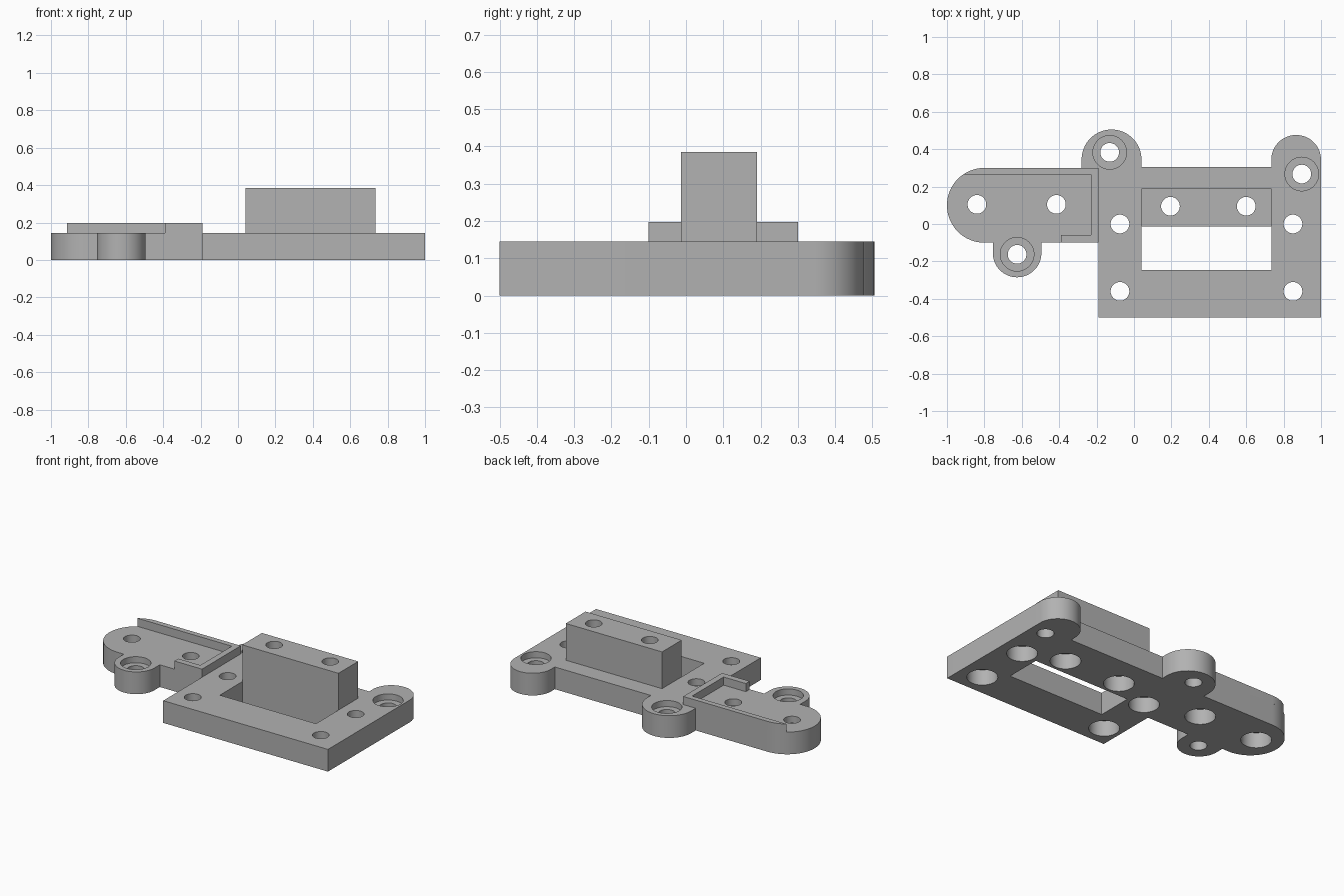
import bpy, bmesh
from math import cos, sin, radians

if "Cube" in bpy.data.objects:
    bpy.data.objects.remove(bpy.data.objects["Cube"], do_unlink=True)

GREY = (0.445, 0.445, 0.445, 1)
grey = bpy.data.materials.new("plain grey")
grey.use_nodes = True
grey.diffuse_color = GREY
grey.node_tree.nodes["Principled BSDF"].inputs["Base Color"].default_value = GREY


def arc(cx, cy, r, start, end, steps=32):
    angles = [radians(start + (end - start) * i / steps) for i in range(steps + 1)]
    return [(cx + r * cos(a), cy + r * sin(a)) for a in angles]


def rect(x0, x1, y0, y1):
    return [(x0, y0), (x1, y0), (x1, y1), (x0, y1)]


def prism(name, outline, z0, z1):
    """Extrude an anticlockwise outline from z0 to z1."""
    bm = bmesh.new()
    face = bm.faces.new([bm.verts.new((x, y, z0)) for x, y in outline])
    top = bmesh.ops.extrude_face_region(bm, geom=[face], use_keep_orig=True)
    verts = [v for v in top["geom"] if isinstance(v, bmesh.types.BMVert)]
    bmesh.ops.translate(bm, verts=verts, vec=(0, 0, z1 - z0))
    bmesh.ops.recalc_face_normals(bm, faces=bm.faces)
    mesh = bpy.data.meshes.new(name)
    bm.to_mesh(mesh)
    bm.free()
    mesh.materials.append(grey)
    obj = bpy.data.objects.new(name, mesh)
    bpy.context.collection.objects.link(obj)
    return obj


def select(obj):
    bpy.ops.object.select_all(action="DESELECT")
    obj.select_set(True)
    bpy.context.view_layer.objects.active = obj


def cut(target, outline, z0, z1):
    cutter = prism("cutter", outline, z0, z1)
    cutter.hide_render = True
    mod = target.modifiers.new("cut", "BOOLEAN")
    mod.operation, mod.solver, mod.object = "DIFFERENCE", "EXACT", cutter
    select(target)
    bpy.ops.object.modifier_apply(modifier=mod.name)
    bpy.data.objects.remove(cutter, do_unlink=True)


def bore(target, centre, r, z0, z1):
    cut(target, arc(*centre, r, 0, 360, 40)[:-1], z0, z1)


THICK = 0.145
HOLE, WIDE = 0.05, 0.09

# Base plate with its arm and three rounded ears, as one outline
outline = [(-0.19, -0.5), (1, -0.5)]
outline += arc(0.867, 0.343, 0.133, 0, 180) + [(0.734, 0.305), (0.04, 0.305)]
outline += arc(-0.12, 0.345, 0.16, 0, 180) + [(-0.28, 0.3)]
outline += arc(-0.8, 0.1, 0.2, 90, 270) + [(-0.755, -0.1)]
outline += arc(-0.625, -0.155, 0.13, 180, 360) + [(-0.495, -0.1), (-0.19, -0.1)]
plate = prism("base_plate", outline, 0, THICK)

# Raised block behind the window
block = prism("raised_block", rect(0.04, 0.735, -0.013, 0.19), THICK, 0.385)

# Low lip around the arm
lip_outline = [(-0.19, -0.1), (-0.19, 0.3)] + arc(-0.8, 0.1, 0.2, 90, 124.4, 8)
lip_outline += [(-0.23, 0.265), (-0.23, -0.06), (-0.39, -0.06), (-0.39, -0.1)]
lip = prism("arm_lip", lip_outline, THICK, 0.198)

# Rectangular window
cut(plate, rect(0.04, 0.735, -0.245, -0.013), -0.1, 0.5)

# Screw holes, widened from below
block_holes = [(0.195, 0.095), (0.6, 0.095)]
plate_holes = [(-0.84, 0.105), (-0.415, 0.105)]
plate_holes += [(x, y) for x in (-0.075, 0.85) for y in (0, -0.36)]
for centre in plate_holes + block_holes:
    bore(plate, centre, HOLE, -0.1, 0.5)
    bore(plate, centre, WIDE, -0.1, 0.1)
for centre in block_holes:
    bore(block, centre, HOLE, 0.05, 0.5)

# Ear holes, widened from above
for centre in [(-0.13, 0.383), (0.897, 0.267), (-0.625, -0.162)]:
    bore(plate, centre, HOLE, -0.1, 0.5)
    bore(plate, centre, WIDE, THICK - 0.04, 0.5)

for part in (plate, block, lip):
    select(part)
    bpy.ops.object.shade_smooth_by_angle(angle=radians(30))
